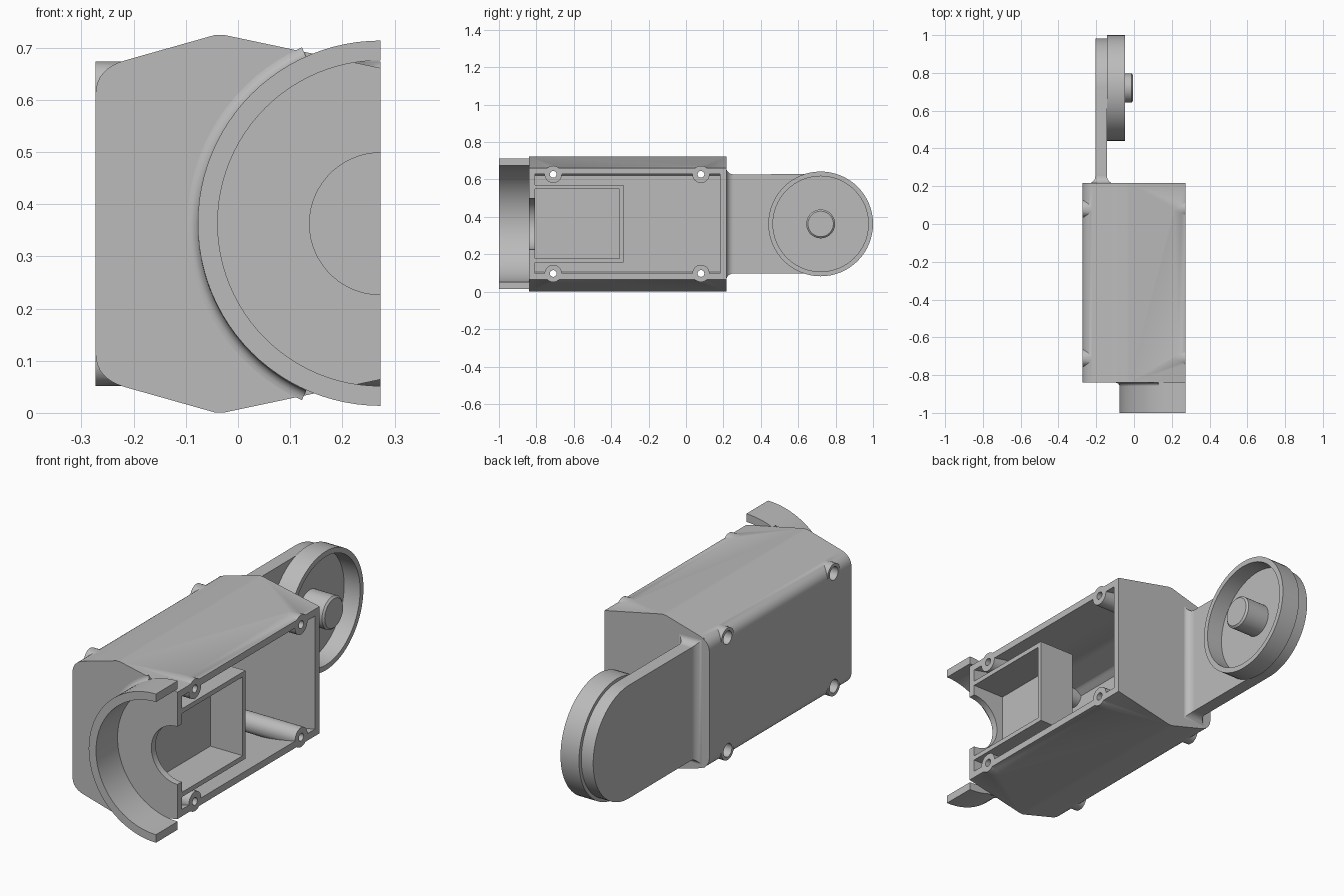
import bpy, bmesh
from math import pi, sin, cos, radians, sqrt
from mathutils import Matrix, Vector

if "Cube" in bpy.data.objects:
    bpy.data.objects.remove(bpy.data.objects["Cube"], do_unlink=True)

grey = bpy.data.materials.new("light grey")
grey.use_nodes = True
grey.diffuse_color = (0.5, 0.5, 0.5, 1)
grey.node_tree.nodes["Principled BSDF"].inputs["Base Color"].default_value = (0.5, 0.5, 0.5, 1)

MID = 0.3625      # height of the long axis
SIDE = 0.273      # half width of the case


def finish(name, bm):
    bmesh.ops.recalc_face_normals(bm, faces=bm.faces)
    mesh = bpy.data.meshes.new(name)
    bm.to_mesh(mesh)
    bm.free()
    mesh.materials.append(grey)
    ob = bpy.data.objects.new(name, mesh)
    bpy.context.collection.objects.link(ob)
    return ob


def prism(name, outline, axis, lo, hi):
    """Extrude an outline, (y, z) along x or (x, z) along y."""
    bm = bmesh.new()
    place = (lambda p: (lo, p[0], p[1])) if axis == "x" else (lambda p: (p[0], lo, p[1]))
    face = bm.faces.new([bm.verts.new(place(p)) for p in outline])
    step = bmesh.ops.extrude_face_region(bm, geom=[face])["geom"]
    shift = Vector((hi - lo, 0, 0) if axis == "x" else (0, hi - lo, 0))
    bmesh.ops.translate(bm, vec=shift, verts=[v for v in step if isinstance(v, bmesh.types.BMVert)])
    return finish(name, bm)


def arc(cx, cz, r, start, end, n):
    angles = [radians(start + (end - start) * i / n) for i in range(n + 1)]
    return [(cx + r * cos(a), cz + r * sin(a)) for a in angles]


def rect(a, b, c, d):
    return [(a, c), (b, c), (b, d), (a, d)]


def mirrored(upper):
    return upper + [(x, 2 * MID - z) for x, z in reversed(upper)]


def combine(target, tool, operation):
    """Apply a boolean and discard the tool."""
    mod = target.modifiers.new("cut", "BOOLEAN")
    mod.operation, mod.object, mod.solver = operation, tool, "EXACT"
    graph = bpy.context.evaluated_depsgraph_get()
    mesh = bpy.data.meshes.new_from_object(target.evaluated_get(graph))
    target.modifiers.clear()
    target.data = mesh
    bpy.data.objects.remove(tool, do_unlink=True)


def smooth(ob):
    bpy.ops.object.select_all(action="DESELECT")
    ob.select_set(True)
    bpy.context.view_layer.objects.active = ob
    bpy.ops.object.shade_smooth_by_angle(angle=radians(32))


# Case: six-sided section with rounded closed edges, hollow and open on one side
p, q, r = Vector((-SIDE, 0.61)), Vector((-SIDE, 0.66)), Vector((-0.215, 0.676))
corner = [tuple(p * (1 - t) ** 2 + q * 2 * t * (1 - t) + r * t * t) for t in [i / 8 for i in range(9)]]
section = mirrored(corner + [(-0.045, 0.724), (-0.025, 0.724), (SIDE, 0.661)])
case = prism("case", section, "y", -0.84, 0.216)
hollow = mirrored([(-0.243, 0.62), (-0.21, 0.645), (-0.035, 0.692), (0.3, 0.623)])
combine(case, prism("hollow", hollow, "y", -0.808, 0.183), "DIFFERENCE")

# Tray inside the front end of the case
combine(case, prism("tray", rect(-0.82, -0.335, 0.155, 0.57), "x", 0.085, SIDE), "UNION")
combine(case, prism("tray_space", rect(-0.808, -0.355, 0.177, 0.548), "x", 0.105, 0.4), "DIFFERENCE")

# Screw posts with through holes and counterbores
spots = [(y, z) for y in (-0.71, 0.08) for z in (MID - 0.265, MID + 0.265)]
for y, z in spots:
    combine(case, prism("post", arc(y, z, 0.046, 0, 348.75, 31), "x", -SIDE, SIDE), "UNION")
for y, z in spots:
    combine(case, prism("hole", arc(y, z, 0.018, 0, 345, 23), "x", -0.4, 0.4), "DIFFERENCE")
    combine(case, prism("bore", arc(y, z, 0.031, 0, 345, 23), "x", -0.4, -0.2), "DIFFERENCE")

# Half-round opening in the front wall
combine(case, prism("opening", arc(SIDE, MID, 0.136, 0, 354, 59), "y", -0.9, -0.8), "DIFFERENCE")
smooth(case)

# Half-round collar on the front
collar = arc(SIDE, MID + 0.001, 0.35, 90, 270, 48) + arc(SIDE, MID + 0.001, 0.312, 270, 90, 48)
smooth(prism("front_collar", collar, "y", -1.0, -0.838))


def loft(name, rings, closed_rings=True):
    """Skin a list of equal-length rings and cap both ends."""
    bm = bmesh.new()
    rows = [[bm.verts.new(co) for co in ring] for ring in rings]
    n = len(rows[0])
    for a, b in zip(rows, rows[1:]):
        for i in range(n):
            j = (i + 1) % n
            bm.faces.new((a[i], a[j], b[j], b[i]))
    bm.faces.new(rows[0])
    bm.faces.new(rows[-1])
    return finish(name, bm)


# Small fillet where the collar meets the case
bead = [(0.34, -0.838)] + [(0.37 - 0.02 * cos(a), -0.86 + 0.02 * sin(a))
                           for a in [pi / 2 * i / 5 for i in range(6)]] + [(0.37, -0.838)]
turns = [radians(114 + 132 * i / 32) for i in range(33)]
smooth(loft("collar_fillet", [[(SIDE + d * cos(a), y, MID + d * sin(a)) for d, y in bead] for a in turns]))

# Arm with a round end
HUB_Y = 0.717
arm = [(0.2, MID + 0.265)] + [(0.2, MID - 0.265)] + arc(HUB_Y, MID, 0.266, -90, 90, 40)
smooth(prism("arm", arm, "x", -0.205, -0.143))

# Flared root of the arm
FLARE = 0.04
root = []
for i in range(9):
    a = pi / 2 * i / 8
    grow = FLARE * (1 - sin(a))
    y = 0.214 + FLARE * (1 - cos(a))
    xs, zs = (-0.205 - grow, -0.143 + grow), (MID - 0.265 - grow, MID + 0.265 + grow)
    root.append([(x, y, z) for x, z in rect(*xs, *zs)])
smooth(loft("arm_root", root))

# Cupped wheel with a centre pin, turned about x
profile = [(0, -0.15), (0.28, -0.143), (0.28, -0.047), (0.255, -0.047), (0.255, -0.13),
           (0.077, -0.13), (0.077, -0.013), (0.068, -0.005), (0, -0.005)]
bm = bmesh.new()
verts = [bm.verts.new((x, d, 0)) for d, x in profile]
edges = [bm.edges.new(pair) for pair in zip(verts, verts[1:])]
bmesh.ops.spin(bm, geom=verts + edges, cent=(0, 0, 0), axis=(1, 0, 0), angle=2 * pi, steps=64)
bmesh.ops.remove_doubles(bm, verts=bm.verts, dist=0.0005)
bmesh.ops.translate(bm, vec=(0, HUB_Y + 0.003, MID), verts=bm.verts)
smooth(finish("wheel", bm))
